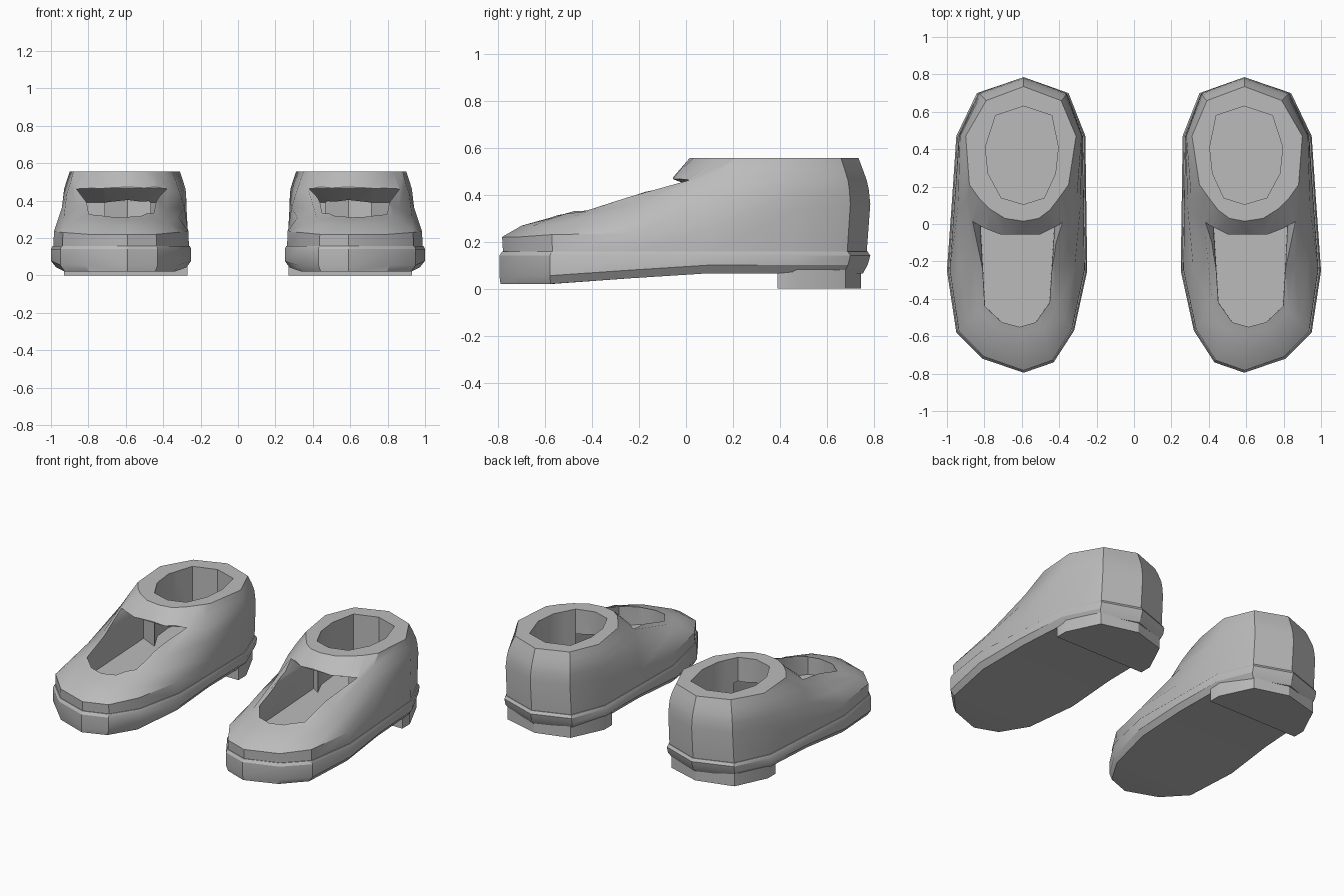
import bpy, bmesh

if "Cube" in bpy.data.objects:
    bpy.data.objects.remove(bpy.data.objects["Cube"])

CX = 0.59  # centre line of one shoe; the other is mirrored

grey = bpy.data.materials.new("grey")
grey.diffuse_color = (0.5, 0.5, 0.5, 1)
grey.use_nodes = True
grey.node_tree.nodes["Principled BSDF"].inputs["Base Color"].default_value = grey.diffuse_color


def loft(name, rings):
    """Skin stacked rings; both ends closed with cross strips."""
    n = len(rings[0])
    bm = bmesh.new()
    vs = [[bm.verts.new((x + CX, y, z)) for x, y, z in r] for r in rings]
    for a, b in zip(vs, vs[1:]):
        for i in range(n):
            j = (i + 1) % n
            bm.faces.new((a[i], a[j], b[j], b[i]))
    for r in (vs[0], vs[-1]):
        for i in range(n // 2):
            quad = [r[i], r[i + 1], r[n - i - 1], r[(n - i) % n]]
            bm.faces.new(list(dict.fromkeys(quad)))
    bmesh.ops.recalc_face_normals(bm, faces=bm.faces)
    me = bpy.data.meshes.new(name)
    bm.to_mesh(me)
    bm.free()
    ob = bpy.data.objects.new(name, me)
    bpy.context.collection.objects.link(ob)
    me.materials.append(grey)
    return ob


def flat(pts, z):
    return [(x, y, z) for x, y in pts]


def inset(pts, s, t):
    return [(x * s + 0.02 * (1 - s), y * t) for x, y in pts]


def finish(ob, angle):
    bpy.ops.object.select_all(action='DESELECT')
    ob.select_set(True)
    bpy.context.view_layer.objects.active = ob
    bpy.ops.object.shade_smooth_by_angle(angle=angle)
    ob.modifiers.new("pair", 'MIRROR').use_mirror_merge = False


# Footprint, from toe round the outer side to heel and back
foot = [(0, -.795), (.22, -.72), (.36, -.58), (.41, -.25), (.385, .1), (.36, .47), (.25, .70),
        (0, .785), (-.24, .70), (-.33, .47), (-.335, .1), (-.34, -.25), (-.27, -.57), (-.16, -.74)]


def sole_z(y):
    return 0.02 + 0.045 * min(1, max(0, (y + .54) / .57))


# Sole with arched underside and a thin welt
low = inset(foot, .93, .96)
low = [(x, y if y > 0 else y * 1.035) for x, y in low]
sole = loft("sole", [
    [(x, y, sole_z(y)) for x, y in low],
    [(x, y * (1 if y < 0 else .985), sole_z(y) + .035) for x, y in foot],
    flat(foot, .14), flat(inset(foot, .98, .985), .158)])
finish(sole, 0.5)

# Heel block
heel = [(0, .745), (-.22, .68), (-.32, .47), (-.32, .39), (.34, .39), (.34, .47), (.24, .68)]
heel.insert(4, (.01, .39))
finish(loft("heel_block", [flat(heel, 0), flat(heel, .09)]), 0.5)

# Upper: base, widest, shoulder, strap and collar rings
base = flat(inset(foot, .965, .98), .15)
wz = [.22, .22, .23, .235, .25, .34, .36, .36, .36, .34, .25, .235, .23, .22]
wide = [(x, y * (1.015 if y > 0 else 1), z)
        for (x, y), z in zip(inset(foot, .96, .985), wz)]
shoulder = [(0, -.585, .3), (.13, -.56, .303), (.24, -.47, .31), (.27, -.22, .357),
            (.325, .08, .44), (.34, .47, .46), (.23, .69, .46), (0, .77, .46),
            (-.225, .69, .46), (-.31, .47, .46), (-.28, .08, .44), (-.2, -.22, .357),
            (-.17, -.45, .31), (-.1, -.56, .303)]
strap = [(0, -.06, .468), (.11, -.055, .468), (.2, -.03, .465), (.275, .01, .46),
         (.305, .14, .5), (.325, .47, .51), (.215, .675, .51), (0, .752, .51),
         (-.215, .675, .51), (-.295, .47, .51), (-.26, .14, .5), (-.215, .01, .46),
         (-.16, -.03, .465), (-.09, -.055, .468)]
collar = flat([(0, .015), (.1, .03), (.18, .08), (.24, .14), (.29, .21), (.31, .47), (.2, .66),
               (0, .735), (-.2, .66), (-.28, .47), (-.24, .21), (-.19, .14), (-.14, .075),
               (-.08, .03)], .555)
bulge = [(a[0] * .58 + b[0] * .42, a[1] * .58 + b[1] * .42, a[2] * .4 + b[2] * .6)
         for a, b in zip(wide, shoulder)]
upper = loft("upper", [base, wide, bulge, shoulder, strap, collar])

# Cutter for the ankle opening
ankle = [(0, .105), (.12, .14), (.19, .27), (.205, .41), (.15, .58), (0, .63),
         (-.15, .58), (-.185, .41), (-.17, .27), (-.11, .14)]
ankle_cut = loft("ankle_cutter", [flat(ankle, .2), flat(ankle, .7)])

# Cutter for the instep opening, running back under the strap
front = [(0.02, -.58), (.13, -.555), (.235, -.47), (.275, .01)]
inner = [(-.21, .0), (-.165, -.45), (-.08, -.555)]


def opening(back, s, dy):
    pts = front[:3] + [(front[3][0], back + .06), (.13, back), (0.02, back), (-.09, back),
                       (inner[0][0], back + .06)] + inner[1:]
    return [((x - .03) * s + .03, y + (dy if y < -.4 else 0)) for x, y in pts]


instep_cut = loft("instep_cutter", [
    flat(opening(.14, .86, .03), .2), flat(opening(.14, .87, .03), .39),
    flat(opening(-.055, 1, 0), .466), flat(opening(-.055, 1, 0), .75)])

for cutter in (ankle_cut, instep_cut):
    mod = upper.modifiers.new(cutter.name, 'BOOLEAN')
    mod.operation = 'DIFFERENCE'
    mod.solver = 'EXACT'
    mod.object = cutter
dg = bpy.context.evaluated_depsgraph_get()
dg.update()
cut_mesh = bpy.data.meshes.new_from_object(upper.evaluated_get(dg))
upper.modifiers.clear()
upper.data = cut_mesh
for cutter in (ankle_cut, instep_cut):
    bpy.data.objects.remove(cutter)
finish(upper, 0.6)
